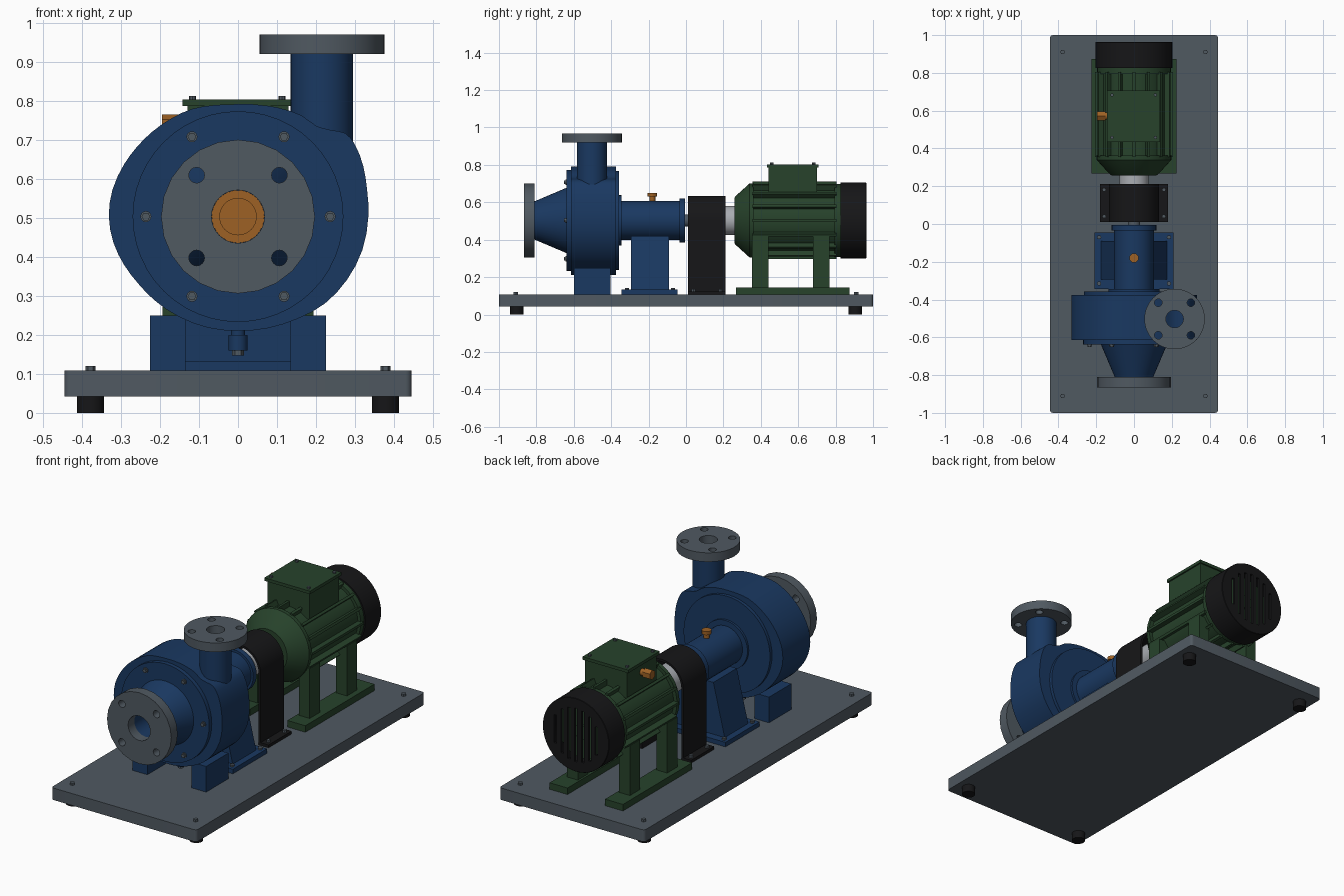
import bpy, bmesh
from math import sin, cos, pi, radians, sqrt
from mathutils import Matrix, Vector

if "Cube" in bpy.data.objects:
    bpy.data.objects.remove(bpy.data.objects["Cube"])


def paint(name, rgb):
    m = bpy.data.materials.new(name)
    m.diffuse_color = (*rgb, 1)
    m.use_nodes = True
    m.node_tree.nodes["Principled BSDF"].inputs["Base Color"].default_value = m.diffuse_color
    return m


BLUE = paint("blue_paint", (0.01, 0.04, 0.12))
GREEN = paint("green_paint", (0.02, 0.055, 0.024))
STEEL = paint("dark_steel", (0.08, 0.10, 0.12))
LIGHT = paint("bright_steel", (0.40, 0.42, 0.45))
BLACK = paint("black_paint", (0.008, 0.008, 0.009))
BRASS = paint("brass", (0.34, 0.12, 0.018))
AXES = {"Z": Matrix.Identity(4), "Y": Matrix.Rotation(-pi / 2, 4, "X"), "X": Matrix.Rotation(pi / 2, 4, "Y")}
CZ = 0.503  # shaft height


def finish(name, bm, mat):
    bmesh.ops.recalc_face_normals(bm, faces=bm.faces)
    me = bpy.data.meshes.new(name)
    bm.to_mesh(me)
    bm.free()
    ob = bpy.data.objects.new(name, me)
    bpy.context.collection.objects.link(ob)
    if mat:
        me.materials.append(mat)
    return ob


def lathe(name, prof, mat, loc=(0, 0, CZ), axis="Y", segs=48, ring=False):
    """Revolve (radius, height) points; ring=True closes the profile for a bored part."""
    bm = bmesh.new()
    if not ring:
        prof = [(0, prof[0][1])] + prof + [(0, prof[-1][1])]
    rows = [[bm.verts.new((r * cos(2 * pi * i / segs), r * sin(2 * pi * i / segs), h))
             for i in range(segs)] for r, h in prof]
    for k in range(len(rows) if ring else len(rows) - 1):
        a, b = rows[k], rows[(k + 1) % len(rows)]
        for i in range(segs):
            j = (i + 1) % segs
            bm.faces.new((a[i], a[j], b[j], b[i]))
    bmesh.ops.remove_doubles(bm, verts=bm.verts, dist=1e-5)
    bm.transform(Matrix.Translation(loc) @ AXES[axis])
    return finish(name, bm, mat)


def cyl(name, r, h0, h1, mat, loc=(0, 0, CZ), axis="Y", segs=48):
    return lathe(name, [(r, h0), (r, h1)], mat, loc, axis, segs)


def boxes(name, spans, mat, round_r=0):
    """One object from (x0,x1,y0,y1,z0,z1) spans, optionally rounding upright edges."""
    bm = bmesh.new()
    for x0, x1, y0, y1, z0, z1 in spans:
        m = Matrix.Translation(((x0 + x1) / 2, (y0 + y1) / 2, (z0 + z1) / 2))
        bmesh.ops.create_cube(bm, size=1, matrix=m @ Matrix.Diagonal((x1 - x0, y1 - y0, z1 - z0, 1)))
    if round_r:
        up = [e for e in bm.edges if abs(e.verts[0].co.z - e.verts[1].co.z) > 1e-4]
        bmesh.ops.bevel(bm, geom=up, offset=round_r, segments=4, profile=0.5, affect="EDGES")
    return finish(name, bm, mat)


def prism(name, pts, y0, y1, mat):
    """Extrude an (x, z) outline along y."""
    bm = bmesh.new()
    f = bm.faces.new([bm.verts.new((x, y0, z)) for x, z in pts])
    g = bmesh.ops.extrude_face_region(bm, geom=[f])
    bmesh.ops.translate(bm, verts=[v for v in g["geom"] if isinstance(v, bmesh.types.BMVert)], vec=(0, y1 - y0, 0))
    return finish(name, bm, mat)


def cut(ob, cutter):
    mod = ob.modifiers.new("cut", "BOOLEAN")
    mod.operation, mod.solver, mod.object = "DIFFERENCE", "EXACT", cutter
    bpy.context.view_layer.objects.active = ob
    bpy.ops.object.modifier_apply(modifier=mod.name)
    bpy.data.objects.remove(cutter)


def drilled_flange(name, r, bore, h0, h1, loc, axis, pitch, hole, segs=48):
    ob = lathe(name, [(r, h0), (r, h1), (bore, h1), (bore, h0)], STEEL, loc, axis, segs, True)
    for k in range(4):
        a = pi / 4 + k * pi / 2
        off = AXES[axis] @ Vector((pitch * cos(a), pitch * sin(a), 0))
        cut(ob, cyl("hole_cutter", hole, h0 - 0.02, h1 + 0.02, None, Vector(loc) + off, axis, 16))


# base plate, rubber feet and corner bolts
boxes("base_plate", [(-0.445, 0.445, -1, 1, 0.042, 0.108)], STEEL, 0.016)
for sx in (-1, 1):
    for sy in (-1, 1):
        cyl("rubber_foot", 0.035, 0, 0.042, BLACK, (sx * 0.378, sy * 0.905, 0), "Z", 24)
        cyl("base_bolt", 0.013, 0.105, 0.12, STEEL, (sx * 0.378, sy * 0.91, 0), "Z", 6)

# spiral pump casing: radius given at outline angles
spiral = [(0, .334), (12, .338), (22, .346), (32, .352), (38, .348), (43, .325), (49, .307), (58, .306),
          (66, .30), (75, .294), (90, .288), (102, .292), (113, .30), (124, .304), (135, .309), (146, .315),
          (155, .321), (168, .329), (180, .331), (192, .326), (203, .317), (214, .308), (225, .303),
          (240, .298), (255, .295), (270, .293), (285, .296), (300, .303), (315, .315), (330, .323), (345, .33)]
n = len(spiral)
outline = []
for i in range(n):
    (a0, r0), (a1, r1) = spiral[i], spiral[(i + 1) % n]
    rp, rn = spiral[i - 1][1], spiral[(i + 2) % n][1]
    a1 += 360 if a1 < a0 else 0
    for t in (0, 0.5):
        r = r0 if t == 0 else (9 * (r0 + r1) - rp - rn) / 16
        a = radians(a0 + t * (a1 - a0))
        outline.append((r * cos(a), CZ + r * sin(a)))
prism("volute_casing", outline, -0.615, -0.375, BLUE)
cyl("casing_back_cover", 0.265, -0.38, -0.357, BLUE)
boxes("casing_feet", [(s * 0.18 - 0.045, s * 0.18 + 0.045, -0.6, -0.405, 0.108, 0.25) for s in (-1, 1)], BLUE)
cyl("drain_boss", 0.024, 0.16, 0.2, BLUE, (0, -0.5, 0), "Z", 24)
cyl("drain_neck", 0.018, 0.19, 0.23, BLUE, (0, -0.5, 0), "Z", 24)
cyl("drain_plug", 0.016, 0.147, 0.165, STEEL, (0, -0.5, 0), "Z", 6)

# suction side: bored cover and cone, flange, bolts, impeller eye
lathe("suction_cover", [(0.27, -0.61), (0.27, -0.638), (0.175, -0.638), (0.1, -0.815), (0.068, -0.815), (0.068, -0.61)],
      BLUE, ring=True)
drilled_flange("suction_flange", 0.197, 0.068, -0.865, -0.81, (0, 0, CZ), "Y", 0.15, 0.02, 24)
for k in range(6):
    a = k * pi / 3
    p = (0.236 * cos(a), 0, CZ + 0.236 * sin(a))
    cyl("cover_bolt_washer", 0.014, -0.643, -0.63, STEEL, p, segs=16)
    cyl("cover_bolt", 0.011, -0.652, -0.63, STEEL, p, segs=6)
lathe("impeller_eye", [(0.0675, -0.61), (0.0675, -0.63), (0.048, -0.63), (0.048, -0.65)], BRASS, segs=32)

# discharge pipe and flange
DX = (0.215, -0.503, 0)
lathe("discharge_pipe", [(0.08, 0.5), (0.08, 0.925), (0.046, 0.925), (0.046, 0.7)], BLUE, DX, "Z")
drilled_flange("discharge_flange", 0.16, 0.046, 0.919, 0.969, DX, "Z", 0.122, 0.02)

# bearing housing, oil filler and pedestal
lathe("bearing_housing", [(0.135, -0.36), (0.135, -0.345), (0.105, -0.345), (0.105, -0.035),
                          (0.118, -0.035), (0.118, -0.005)], BLUE)
cyl("oil_filler_neck", 0.016, 0.6, 0.635, BRASS, (0, -0.18, 0), "Z", 16)
cyl("oil_filler_cap", 0.025, 0.63, 0.65, BRASS, (0, -0.18, 0), "Z", 12)
boxes("pedestal_base", [(-0.21, 0.21, -0.345, -0.045, 0.108, 0.133)], BLUE)
prism("pedestal", [(-0.175, 0.13), (0.175, 0.13), (0.105, 0.42), (-0.105, 0.42)], -0.295, -0.09, BLUE)
for sx in (-1, 1):
    for y in (-0.315, -0.07):
        cyl("pedestal_bolt", 0.012, 0.13, 0.143, STEEL, (sx * 0.185, y, 0), "Z", 6)

# shaft, coupling and arched guard
cyl("pump_shaft", 0.033, -0.02, 0.28, STEEL, segs=32)
cyl("pump_coupling_hub", 0.075, 0.045, 0.11, LIGHT)
cyl("motor_coupling_hub", 0.078, 0.12, 0.265, LIGHT)
R, T = 0.132, 0.012
arch = [(cos(pi * k / 24), sin(pi * k / 24)) for k in range(25)]
guard = [(R, 0.108)] + [(R * c, CZ + R * s) for c, s in arch] + [(-R, 0.108)]
R -= T
guard += [(-R, 0.108)] + [(R * c, CZ + R * s) for c, s in reversed(arch)] + [(R, 0.108)]
prism("coupling_guard", guard, 0.01, 0.212, BLACK)
boxes("guard_feet", [(min(s * 0.125, s * 0.18), max(s * 0.125, s * 0.18), 0.01, 0.212, 0.108, 0.124)
                     for s in (-1, 1)], BLACK)
for sx in (-1, 1):
    for y in (0.04, 0.182):
        cyl("guard_bolt", 0.011, 0.12, 0.137, STEEL, (sx * 0.158, y, 0), "Z", 6)

# motor body with radial cooling fins
lathe("motor_body", [(0.12, 0.258), (0.13, 0.265), (0.198, 0.34), (0.198, 0.362), (0.178, 0.362),
                     (0.178, 0.795), (0.195, 0.795), (0.195, 0.835)], GREEN)
bm = bmesh.new()
for k in range(16):
    m = Matrix.Translation((0, 0.58, CZ)) @ Matrix.Rotation(k * pi / 8, 4, "Y")
    m = m @ Matrix.Translation((0.186, 0, 0)) @ Matrix.Diagonal((0.042, 0.45, 0.014, 1))
    bmesh.ops.create_cube(bm, size=1, matrix=m)
finish("motor_fins", bm, GREEN)

# motor feet: rails and legs on both sides
for s in (-1, 1):
    boxes("motor_rail", [(s * 0.17 - 0.055, s * 0.17 + 0.055, 0.268, 0.873, 0.108, 0.144)], GREEN)
    boxes("motor_legs", [(s * 0.16 - 0.033, s * 0.16 + 0.033, y, y + 0.088, 0.14, 0.42)
                         for y in (0.352, 0.678)], GREEN)

# fan cover with slotted end
cover = lathe("fan_cover", [(0.203, 0.825), (0.203, 0.962), (0.201, 0.964), (0, 0.964), (0, 0.95),
                            (0.191, 0.95), (0.191, 0.825)], BLACK, ring=True)
slots = []
for k in range(-3, 4):
    x, h = k * 0.042, sqrt(0.148 ** 2 - (k * 0.042) ** 2)
    slots.append((x - 0.008, x + 0.008, 0.93, 0.99, CZ - h, CZ + h))
cut(cover, boxes("slot_cutter", slots, None))
cyl("motor_fan", 0.15, 0.86, 0.91, GREEN, segs=32)
cyl("fan_hub", 0.04, 0.83, 0.92, GREEN, segs=24)

# terminal box, lid, screws and cable gland
boxes("terminal_box", [(-0.13, 0.13, 0.442, 0.7, 0.64, 0.788)], GREEN)
boxes("terminal_lid", [(-0.142, 0.138, 0.433, 0.708, 0.786, 0.803)], GREEN)
for x in (-0.117, 0.113):
    for y in (0.458, 0.683):
        cyl("lid_screw", 0.009, 0.8, 0.812, STEEL, (x, y, 0), "Z", 8)
cyl("cable_gland_neck", 0.019, -0.16, -0.12, BRASS, (0, 0.572, 0.738), "X", 16)
cyl("cable_gland_nut", 0.027, -0.195, -0.15, BRASS, (0, 0.572, 0.738), "X", 6)

# smooth round surfaces, keep hard edges
bpy.ops.object.select_all(action="SELECT")
bpy.context.view_layer.objects.active = cover
bpy.ops.object.shade_smooth_by_angle(angle=radians(30))
